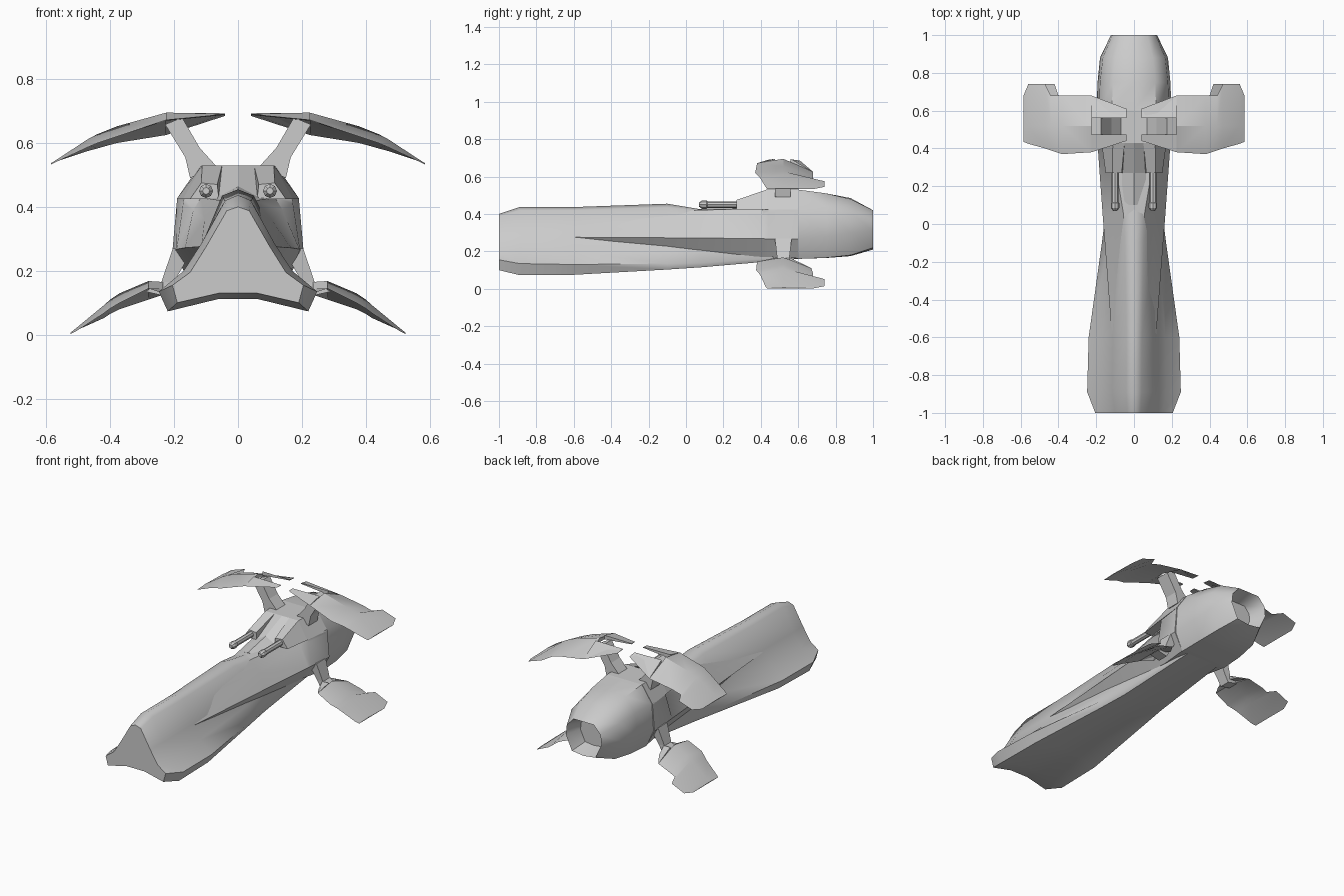
import bpy, bmesh


def loft(name, rings, mirror=False, smooth=0.0):
    """Skin a list of equal-length point rings, capped at both ends."""
    bm = bmesh.new()
    vs = [[bm.verts.new(p) for p in r] for r in rings]
    n = len(rings[0])
    for a, b in zip(vs, vs[1:]):
        for i in range(n):
            j = (i + 1) % n
            bm.faces.new((a[i], a[j], b[j], b[i]))
    bm.faces.new(vs[0])
    bm.faces.new(vs[-1])
    bmesh.ops.recalc_face_normals(bm, faces=bm.faces)
    me = bpy.data.meshes.new(name)
    bm.to_mesh(me)
    bm.free()
    ob = bpy.data.objects.new(name, me)
    bpy.context.collection.objects.link(ob)
    if smooth:
        bpy.ops.object.select_all(action='DESELECT')
        ob.select_set(True)
        bpy.context.view_layer.objects.active = ob
        bpy.ops.object.shade_smooth_by_angle(angle=smooth)
    if mirror:
        ob.modifiers.new("mirror", 'MIRROR')
    return ob


def sym(y, half):
    """Full cross-section ring from right-hand (x, z) points, top to bottom."""
    left = [(-x, z) for x, z in reversed(half) if x > 0]
    return [(x, y, z) for x, z in half + left]


def box_ring(z, x0, x1, y0, y1, dz=0.0):
    return [(x0, y0, z), (x1, y0, z + dz), (x1, y1, z + dz), (x0, y1, z)]


# Long prow: concave flared sides, wide chine at the front
loft("prow_hull", [
    sym(-1.0, [(0, .40), (.035, .388), (.10, .275), (.15, .195), (.205, .155), (.19, .10), (.06, .13), (0, .13)]),
    sym(-.89, [(0, .437), (.04, .42), (.115, .285), (.17, .20), (.248, .135), (.22, .073), (.06, .112), (0, .112)]),
    sym(-.6, [(0, .437), (.042, .42), (.112, .285), (.165, .20), (.24, .13), (.215, .075), (.06, .113), (0, .113)]),
    sym(-.1, [(0, .455), (.05, .435), (.11, .29), (.13, .21), (.17, .135), (.155, .103), (.05, .125), (0, .125)]),
    sym(.08, [(0, .425), (.055, .415), (.115, .30), (.125, .21), (.148, .138), (.135, .115), (.05, .13), (0, .13)]),
    sym(.6, [(0, .42), (.07, .42), (.12, .30), (.12, .22), (.115, .17), (.11, .16), (.04, .16), (0, .16)]),
], smooth=.9)

# Shoulder body: grows out of the prow as a pointed, undercut wedge
loft("shoulder_body", [
    sym(-.62, [(0, .40), (.03, .39), (.095, .29), (.115, .276), (.10, .272), (0, .27)]),
    sym(.05, [(0, .425), (.055, .42), (.105, .36), (.166, .272), (.12, .20), (0, .20)]),
    sym(.41, [(0, .43), (.115, .43), (.14, .39), (.192, .268), (.125, .17), (0, .165)]),
    sym(.44, [(0, .43), (.168, .43), (.172, .41), (.194, .267), (.127, .17), (0, .164)]),
    sym(.60, [(0, .43), (.19, .43), (.192, .41), (.205, .265), (.15, .163), (0, .16)]),
], smooth=.6)

# Central ramp rising between the gun pods
loft("spine_ramp", [
    sym(.1, [(0, .43), (.06, .415), (0, .41)]),
    sym(.27, [(0, .465), (.065, .43), (0, .42)]),
    sym(.43, [(0, .53), (.06, .53), (0, .42)]),
    sym(.6, [(0, .53), (.06, .53), (0, .42)]),
])

# Gun pods with sloping tops
loft("gun_pod", [
    [(x, y, z) for x, z in p] for y, p in (
        (.27, [(.06, .425), (.065, .47), (.115, .475), (.15, .425)]),
        (.43, [(.05, .425), (.05, .53), (.112, .53), (.172, .425)]),
        (.60, [(.05, .425), (.05, .53), (.12, .53), (.192, .425)]))
], mirror=True)


# Gun barrels with pointed muzzles
def octagon(y, r):
    return [(.10 + dx * r, y, .45 + dz * r) for dx, dz in
            ((1, 0), (.7, .7), (0, 1), (-.7, .7), (-1, 0), (-.7, -.7), (0, -1), (.7, -.7))]


loft("gun_barrel", [octagon(y, r) for y, r in
                    ((.07, .011), (.085, .022), (.11, .022), (.115, .018), (.29, .018))],
     mirror=True)

# Engine housing with hollow nozzle
nozzle = [(0, .42), (.07, .42), (.115, .37), (.122, .31), (.08, .22), (0, .21)]
loft("engine_housing", [
    sym(.6, [(0, .53), (.118, .53), (.186, .43), (.198, .265), (.15, .16), (0, .16)]),
    sym(.75, [(0, .51), (.112, .51), (.180, .425), (.193, .28), (.145, .166), (0, .165)]),
    sym(.88, [(0, .485), (.10, .48), (.165, .41), (.18, .30), (.13, .18), (0, .175)]),
    sym(1.0, nozzle),
    sym(.9, [(x * .75, .315 + (z - .315) * .75) for x, z in nozzle]),
], smooth=.9)


# Cambered wings: columns of (x, y_lead, y_trail, z_lead, z_mid, z_trail).
# Between the first two columns a slot (y0 to y1) opens inward.
def wing(name, cols, y0, y1):
    def under(zl, zm, zt):
        return (zm + (zl + zt) / 2) / 2 - .002

    panel = [[(x, yl, zl), (x, .52, zm), (x, yt, zt), (x, .52, under(zl, zm, zt))]
             for x, yl, yt, zl, zm, zt in cols]
    loft(name + "_panel", panel[1:], mirror=True, smooth=.5)
    loft(name + "_front_prong", [[(x, yl, zl), (x, y0, zm), (x, y0, under(zl, zm, zt))]
                                 for x, yl, yt, zl, zm, zt in cols[:2]], mirror=True)
    loft(name + "_rear_prong", [[(x, y1, zm), (x, yt, zt), (x, y1, under(zl, zm, zt))]
                                for x, yl, yt, zl, zm, zt in cols[:2]], mirror=True)


wing("upper_wing", [
    (.04, .44, .61, .69, .693, .685), (.225, .38, .68, .672, .695, .625),
    (.38, .37, .68, .62, .652, .60), (.44, .39, .68, .60, .628, .583),
    (.47, .40, .74, .587, .612, .575), (.56, .425, .74, .545, .553, .545),
    (.585, .435, .68, .533, .537, .533)], .475, .56)
wing("lower_wing", [
    (.235, .45, .60, .13, .165, .125), (.28, .38, .67, .145, .168, .11),
    (.37, .375, .68, .10, .13, .08), (.40, .39, .68, .082, .11, .065),
    (.42, .40, .74, .067, .092, .052), (.505, .425, .74, .012, .022, .014),
    (.525, .435, .68, .002, .006, .002)], .487, .553)

# Struts that carry the wings
loft("upper_strut", [
    box_ring(.53, .07, .15, .475, .56, -.04),
    box_ring(.585, .12, .165, .475, .56, -.03),
    box_ring(.68, .175, .228, .475, .56, -.022),
], mirror=True)
loft("lower_strut", [
    box_ring(.27, .14, .204, .475, .565),
    box_ring(.165, .20, .24, .487, .553),
    box_ring(.12, .225, .29, .487, .553, .015),
], mirror=True)
